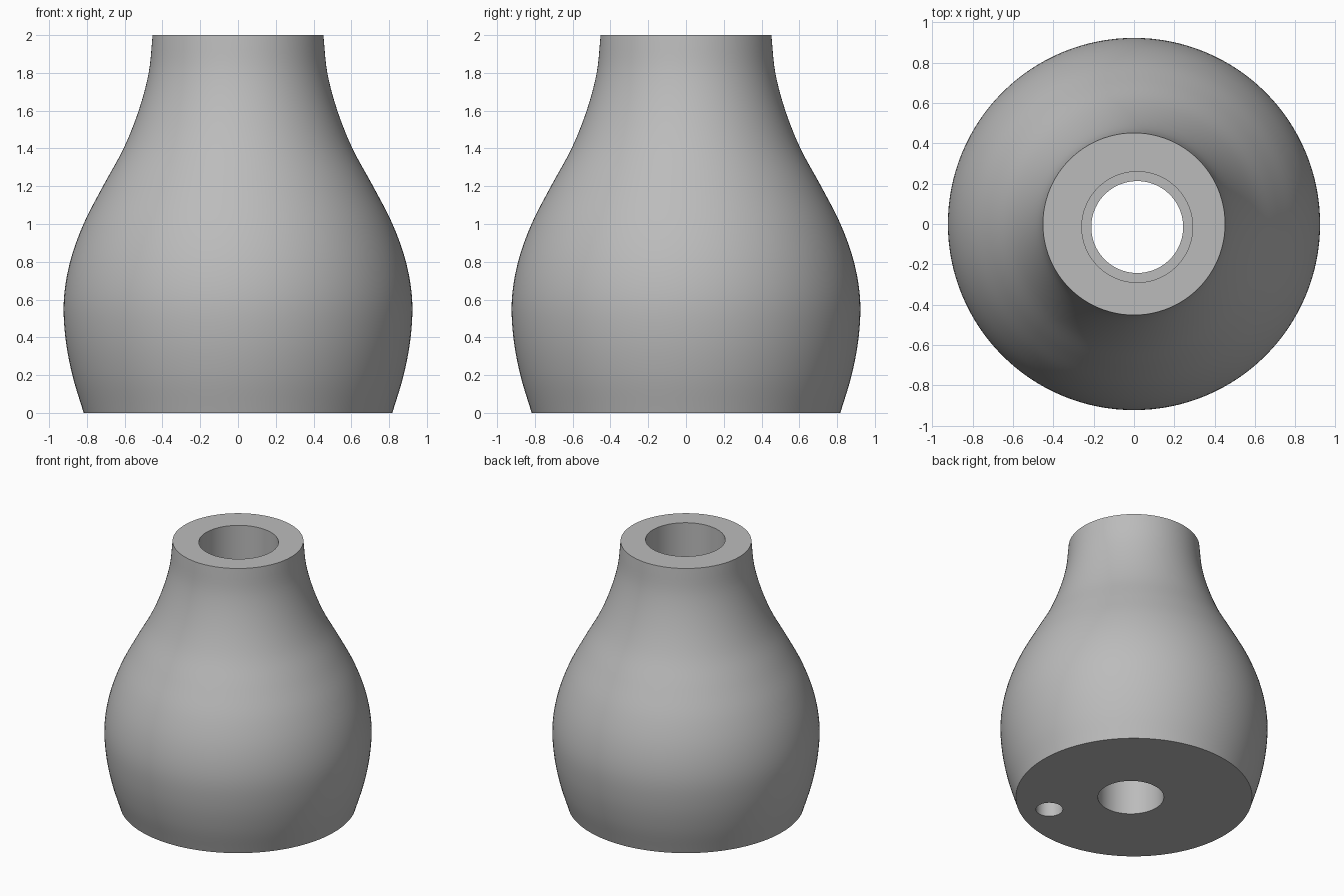
import bpy, bmesh, math
from mathutils import Vector

cube = bpy.data.objects.get("Cube")
if cube:
    bpy.data.objects.remove(cube, do_unlink=True)

HEIGHT = 2.0
SEGMENTS = 128


def make_material(name, rgb):
    mat = bpy.data.materials.new(name)
    mat.use_nodes = True
    mat.diffuse_color = (*rgb, 1)
    mat.node_tree.nodes["Principled BSDF"].inputs["Base Color"].default_value = (*rgb, 1)
    return mat


def smooth_profile(points, steps):
    """Catmull-Rom curve through (radius, height) points."""
    p = [Vector(q) for q in points]
    p = [2 * p[0] - p[1]] + p + [2 * p[-1] - p[-2]]
    out = []
    for a, b, c, d in zip(p, p[1:], p[2:], p[3:]):
        for i in range(steps):
            t = i / steps
            out.append(0.5 * (2 * b + (c - a) * t + (2 * a - 5 * b + 4 * c - d) * t ** 2
                              + (3 * b - a - 3 * c + d) * t ** 3))
    return out + [p[-2]]


def lathe(name, profile, mat, center=(0, 0)):
    """Closed solid of revolution with flat end caps."""
    bm = bmesh.new()
    rings = []
    for r, z in profile:
        rings.append([bm.verts.new((center[0] + r * math.cos(a), center[1] + r * math.sin(a), z))
                      for a in (math.tau * i / SEGMENTS for i in range(SEGMENTS))])
    for low, high in zip(rings, rings[1:]):
        for i in range(SEGMENTS):
            j = (i + 1) % SEGMENTS
            bm.faces.new((low[i], low[j], high[j], high[i]))
    bm.faces.new(rings[0][::-1])
    bm.faces.new(rings[-1])
    mesh = bpy.data.meshes.new(name)
    bm.to_mesh(mesh)
    bm.free()
    mesh.materials.append(mat)
    obj = bpy.data.objects.new(name, mesh)
    bpy.context.collection.objects.link(obj)
    return obj


grey = make_material("light_grey", (0.5, 0.5, 0.5))

# Bulbous body with a narrow neck
outline = [(0.817, 0), (0.877, 0.2), (0.914, 0.4), (0.922, 0.6), (0.889, 0.8), (0.818, 1.0),
           (0.715, 1.2), (0.606, 1.4), (0.526, 1.6), (0.473, 1.8), (0.452, HEIGHT)]
body = lathe("vase_body", smooth_profile(outline, 5), grey)

# Stepped through bore, wider at the neck, and a blind hole in the base
bore_center = (0.016, -0.015)
cutters = [
    lathe("bore_cutter", [(0.228, -0.1), (0.228, 1.0), (0.275, 1.0), (0.275, HEIGHT + 0.1)],
          grey, bore_center),
    lathe("base_hole_cutter", [(0.093, -0.1), (0.093, 0.4)], grey, (0.34, -0.505)),
]

bpy.ops.object.select_all(action="DESELECT")
bpy.context.view_layer.objects.active = body
body.select_set(True)
for cutter in cutters:
    cutter.hide_render = True
    mod = body.modifiers.new(cutter.name, "BOOLEAN")
    mod.operation = "DIFFERENCE"
    mod.solver = "EXACT"
    mod.object = cutter
    bpy.ops.object.modifier_apply(modifier=mod.name)
    bpy.data.objects.remove(cutter, do_unlink=True)

bpy.ops.object.shade_smooth_by_angle(angle=math.radians(30))
